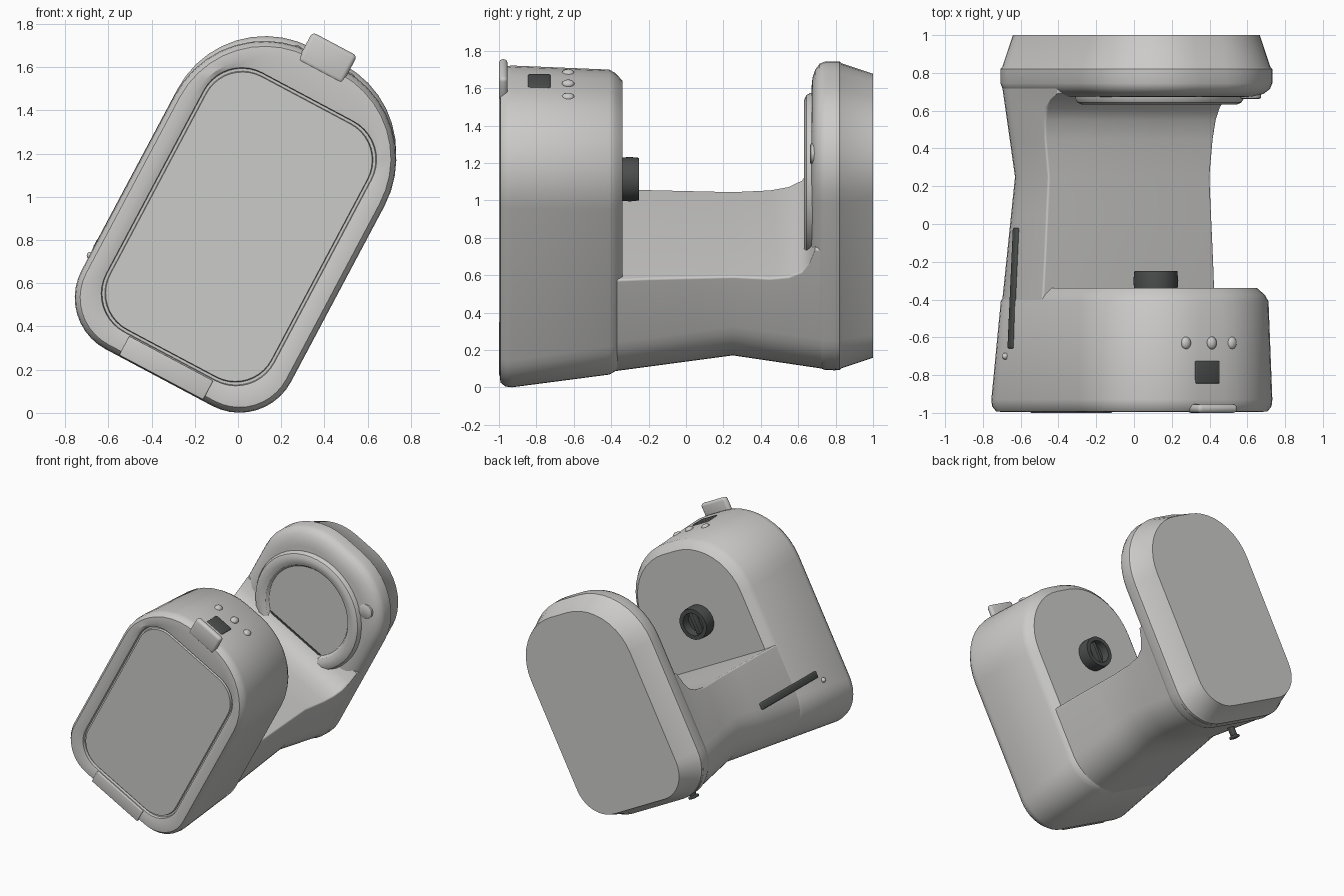
import bpy, bmesh, math
from mathutils import Matrix, Vector

if "Cube" in bpy.data.objects:
    bpy.data.objects.remove(bpy.data.objects["Cube"])

# Everything is built upright in (u, y, v), then tilted about y
TILT = Matrix.Translation((0, 0, 0.875)) @ Matrix.Rotation(math.radians(28), 4, 'Y')


def material(name, c):
    m = bpy.data.materials.new(name)
    m.diffuse_color = (*c, 1)
    m.use_nodes = True
    m.node_tree.nodes["Principled BSDF"].inputs["Base Color"].default_value = m.diffuse_color
    return m


BODY = material("body_grey", (0.60, 0.595, 0.585))
DARK = material("dark_grey", (0.07, 0.075, 0.075))


def finish(name, bm, mat, angle=32):
    bmesh.ops.recalc_face_normals(bm, faces=bm.faces)
    me = bpy.data.meshes.new(name)
    bm.to_mesh(me)
    bm.free()
    me.materials.append(mat)
    ob = bpy.data.objects.new(name, me)
    bpy.context.collection.objects.link(ob)
    ob.matrix_world = TILT
    bpy.ops.object.select_all(action='DESELECT')
    ob.select_set(True)
    bpy.context.view_layer.objects.active = ob
    bpy.ops.object.shade_smooth_by_angle(angle=math.radians(angle))
    return ob


def rounded(y, L, R, B, T, rb, rt, n=10):
    """Rounded rectangle section: bottom radius rb, top radius rt."""
    pts = []
    corners = [(R - rt, T - rt, rt, 0), (L + rt, T - rt, rt, 90),
               (L + rb, B + rb, rb, 180), (R - rb, B + rb, rb, 270)]
    for cu, cv, r, a0 in corners:
        for i in range(n + 1):
            a = math.radians(a0 + 90 * i / n)
            pts.append(Vector((cu + r * math.cos(a), y, cv + r * math.sin(a))))
    return pts


def inset(y, base, d):
    L, R, B, T, rb, rt = base
    return rounded(y, L + d, R - d, B + d, T - d, max(rb - d, .01), max(rt - d, .01))


def loft(name, sections, mat):
    bm = bmesh.new()
    rings = [[bm.verts.new(p) for p in s] for s in sections]
    for a, b in zip(rings, rings[1:]):
        for i in range(len(a)):
            j = (i + 1) % len(a)
            bm.faces.new((a[i], a[j], b[j], b[i]))
    bm.faces.new(rings[0])
    bm.faces.new(rings[-1])
    return finish(name, bm, mat)


def lathe(name, profile, u, v, mat, n=40):
    """Turn (radius, y) pairs round an axis along y through (u, v)."""
    circles = [[Vector((u + r * math.cos(2 * math.pi * i / n), y,
                        v + r * math.sin(2 * math.pi * i / n))) for i in range(n)]
               for r, y in profile]
    return loft(name, circles, mat)


def box(name, center, size, mat, bevel=0.0, turn=0.0):
    bm = bmesh.new()
    bmesh.ops.create_cube(bm, size=1)
    bmesh.ops.scale(bm, vec=size, verts=bm.verts)
    if bevel:
        bmesh.ops.bevel(bm, geom=bm.edges[:], offset=bevel, segments=3,
                        profile=0.5, affect='EDGES')
    bmesh.ops.transform(bm, verts=bm.verts, matrix=Matrix.Translation(center)
                        @ Matrix.Rotation(turn, 4, 'Z'))
    return finish(name, bm, mat)


def ball(name, center, scale, mat):
    bm = bmesh.new()
    bmesh.ops.create_uvsphere(bm, u_segments=14, v_segments=8, radius=1)
    bmesh.ops.scale(bm, vec=scale, verts=bm.verts)
    bmesh.ops.translate(bm, vec=center, verts=bm.verts)
    return finish(name, bm, mat, 60)


# Front housing: rim, groove, panel at the front; chamfer at the back
F0 = (-.538, .56, -.80, .86, .27, .47)
F1 = (-.52, .545, -.735, .845, .28, .47)
loft("front_housing", [
    rounded(-.982, -.405, .425, -.665, .645, .18, .18),
    rounded(-.982, -.412, .432, -.672, .652, .19, .19),
    rounded(-.965, -.415, .435, -.675, .655, .19, .19),
    rounded(-.965, -.427, .447, -.687, .667, .20, .20),
    rounded(-.985, -.430, .450, -.690, .670, .20, .20),
    inset(-.996, F0, .07),
    inset(-.992, F0, .025),
    inset(-.965, F0, .004),
    inset(-.93, F0, 0),
    inset(-.41, F1, 0),
    inset(-.375, F1, .02),
    inset(-.34, F1, .06)], BODY)

# Rear head: soft front edge, tapered back
H = (-.54, .545, -.716, .88, .30, .46)
loft("rear_head", [inset(y, H, d) for y, d in (
    (.672, .13), (.676, .09), (.69, .045), (.715, .012), (.745, 0), (.82, 0),
    (.832, .01), (1.0, .066))], BODY)


# Low saddle joining both, narrowest at y = 0.25
def waist(y):
    if y < .25:
        t = (y + .93) / 1.18
        a, b = (.545, -.80), (.485, -.653)
    else:
        t = (y - .25) / .55
        a, b = (.485, -.653), (.54, -.716)
    return tuple(p + (q - p) * t for p, q in zip(a, b))


saddle = []
for y, top in ((-.44, -.065), (-.2, -.06), (.05, -.06), (.25, -.06), (.45, -.06),
               (.55, -.045), (.62, -.01), (.66, .05), (.69, .13), (.80, .13)):
    a, b = waist(y)
    saddle.append(rounded(y, -a + .003, a + .003, b, top, .29, .012))
loft("saddle", saddle, BODY)

# Rim latch below the panel and thumb tab above it
box("rim_latch", (.02, -.988, -.745), (.44, .024, .10), BODY, .006)
box("thumb_tab", (.005, -.977, .87), (.235, .046, .15), BODY, .02)

# Buttons and small display on top of the front housing
for i, (u, v) in enumerate(((-.135, .84), (.012, .855), (.138, .842))):
    ball("button_%d" % (i + 1), (u, -.63, v), (.028, .034, .02), BODY)
box("display", (-.015, -.785, .853), (.145, .12, .02), DARK, .008)

# Round ring and disc on the head
RU, RV = 0.0, .286
lathe("head_ring", [(.45, .70), (.448, .665), (.435, .643), (.41, .632), (.375, .634),
                    (.35, .645), (.338, .664), (.335, .666)], RU, RV, BODY, 48)

# Dark lower segment of the disc
bm = bmesh.new()
arc = [math.radians(222 + 96 * i / 16) for i in range(17)]
face = bm.faces.new([bm.verts.new((RU + .333 * math.cos(a), .665, RV + .333 * math.sin(a)))
                     for a in arc])
ext = bmesh.ops.extrude_face_region(bm, geom=[face])
bmesh.ops.translate(bm, vec=(0, -.006, 0),
                    verts=[e for e in ext["geom"] if isinstance(e, bmesh.types.BMVert)])
finish("disc_shadow_plate", bm, DARK)

# Small stud on the head's upper corner
lathe("head_stud", [(.055, .70), (.055, .668), (.045, .662)], .37, .62, BODY, 12)

# Hollow knob on the back of the front housing, with a cross bar
lathe("knob", [(.115, -.36), (.12, -.30), (.115, -.25), (.085, -.25), (.08, -.31)],
      -.01, .265, DARK, 20)
box("knob_bar", (-.01, -.29, .265), (.03, .05, .16), DARK, .005)

# Slot and pin on the left side
slope = math.atan((.545 - .485) / 1.18)
box("side_slot", (-waist(-.34)[0] + .004, -.34, -.39), (.03, .64, .05), DARK, .01, -slope)
ball("side_pin", (-.532, -.70, -.45), (.02, .018, .018), BODY)

# Cable stub underneath
box("cable_stub", (-.12, .57, -.72), (.04, .045, .10), DARK, .012)
box("cable_collar", (-.12, .57, -.765), (.06, .06, .022), DARK, .008)
